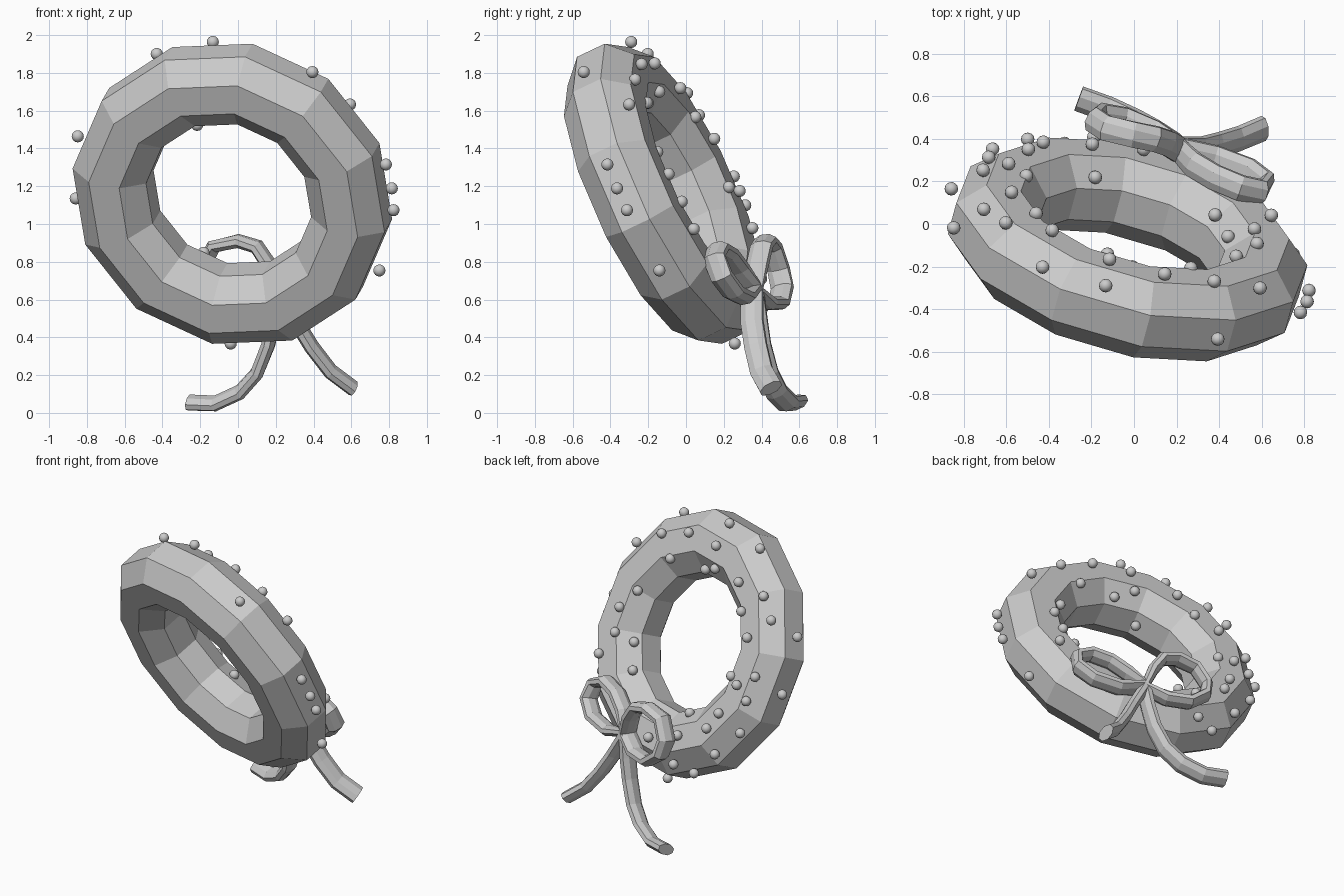
import bpy, bmesh
from math import sin, cos, pi, radians
from mathutils import Vector
from mathutils.bvhtree import BVHTree

cube = bpy.data.objects.get("Cube")
if cube:
    bpy.data.objects.remove(cube)

# One plain material
grey = bpy.data.materials.new("plain_grey")
grey.use_nodes = True
GREY = (0.6, 0.6, 0.6, 1)
grey.diffuse_color = GREY
grey.node_tree.nodes["Principled BSDF"].inputs["Base Color"].default_value = GREY

# Tilted frame of the ring
center = Vector((-0.03, -0.12, 1.16))
axis = Vector((0.24, 0.876, 0.415)).normalized()
side = (Vector((1, 0, 0)) - axis * axis.x).normalized()
rise = side.cross(axis)


def add_object(name, verts, faces):
    mesh = bpy.data.meshes.new(name)
    mesh.from_pydata(verts, [], faces)
    bm = bmesh.new()
    bm.from_mesh(mesh)
    bmesh.ops.recalc_face_normals(bm, faces=bm.faces)
    bm.to_mesh(mesh)
    bm.free()
    mesh.materials.append(grey)
    obj = bpy.data.objects.new(name, mesh)
    bpy.context.collection.objects.link(obj)
    return obj


def grid_faces(rows, cols, closed):
    """Quads joining rows of vertices, each row being a closed loop."""
    last = rows if closed else rows - 1
    return [(i * cols + j, i * cols + (j + 1) % cols,
             (i + 1) % rows * cols + (j + 1) % cols, (i + 1) % rows * cols + j)
            for i in range(last) for j in range(cols)]


def torus(major, minor, rows, cols):
    verts = []
    for i in range(rows):
        a = 2 * pi * i / rows - radians(6)
        out = side * cos(a) + rise * sin(a)
        for j in range(cols):
            b = 2 * pi * (j + 0.5) / cols
            verts.append(center + out * (major + minor * cos(b)) + axis * minor * sin(b))
    return verts, grid_faces(rows, cols, True)


def ribbon(name, points, across, closed=False, half_width=0.065, half_thick=0.038, sides=8):
    """Sweep a flattened tube along points; its wide direction follows across."""
    pts = [Vector(p) for p in points]
    n = len(pts)
    verts = []
    for i, p in enumerate(pts):
        before = pts[i - 1] if closed or i else p
        after = pts[(i + 1) % n] if closed or i < n - 1 else p
        t = (after - before).normalized()
        w = Vector(across)
        w = (w - t * w.dot(t)).normalized()
        b = t.cross(w)
        for k in range(sides):
            g = 2 * pi * (k + 0.5) / sides
            verts.append(p + w * half_width * cos(g) + b * half_thick * sin(g))
    faces = grid_faces(n, sides, closed)
    if not closed:
        faces += [tuple(range(sides)), tuple(range((n - 1) * sides, n * sides))]
    return add_object(name, verts, faces)


# Wreath ring
add_object("wreath_ring", *torus(0.654, 0.218, 12, 8))

# Berries, dropped onto the back of a smooth ring along one slanted direction
BERRIES = [
    (-14, 135), (29, 120), (-11, 111), (-37, 110), (-61, 101), (15, 98), (58, 95),
    (-29, 85), (-84, 79), (5, 74), (14, 75), (36, 62), (-97, 56), (60, 48),
    (-61, 53), (29, 43), (-79, 37), (-103, 34), (38, 33), (67, 24), (-84, 12),
    (43, 7), (93, 7), (-65, 2), (-100, -9), (-67, -26), (27, -31), (-108, -31),
    (50, -32), (77, -50), (32, -40), (41, -56), (-13, -68), (14, -68), (2, -83),
    (35, -88), (10, -109), (-26, -90), (-30, -119), (-10, -128), (-35, -135), (-54, -92),
]
turn, lift = radians(37), radians(24)
toward = Vector((-sin(turn) * cos(lift), cos(turn) * cos(lift), sin(lift)))
right = Vector((-cos(turn), -sin(turn), 0))
up = toward.cross(right)
guide = BVHTree.FromPolygons(*torus(0.654, 0.228, 48, 24))
bm = bmesh.new()
for u, v in BERRIES:
    start = center + (right * u + up * v) / 157
    spot = guide.ray_cast(start + toward * 3, -toward)[0]
    if spot is None:
        spot = guide.find_nearest(start - toward * (start - center).dot(axis) / toward.dot(axis))[0]
    made = bmesh.ops.create_uvsphere(bm, u_segments=12, v_segments=8, radius=0.032)
    bmesh.ops.translate(bm, verts=made["verts"], vec=spot)
for f in bm.faces:
    f.smooth = True
mesh = bpy.data.meshes.new("berries")
bm.to_mesh(mesh)
bm.free()
mesh.materials.append(grey)
bpy.context.collection.objects.link(bpy.data.objects.new("berries", mesh))

# Bow: two loops and two tails meeting at one point
knot = (0.21, 0.35, 0.65)
ribbon("bow_loop_left", [knot, (0.28, 0.28, 0.76), (0.38, 0.22, 0.84), (0.5, 0.17, 0.87),
                         (0.6, 0.15, 0.82), (0.62, 0.19, 0.72), (0.54, 0.25, 0.64),
                         (0.38, 0.31, 0.61)], (0.37, 0.93, 0.2), closed=True)
ribbon("bow_loop_right", [knot, (0.16, 0.38, 0.79), (0.1, 0.4, 0.88), (0, 0.42, 0.91),
                          (-0.13, 0.45, 0.88), (-0.19, 0.49, 0.76), (-0.16, 0.51, 0.66),
                          (-0.05, 0.49, 0.58), (0.09, 0.43, 0.58)], (0.4, 0.9, 0.1), closed=True)
ribbon("bow_tail_right", [knot, (0.19, 0.37, 0.5), (0.16, 0.39, 0.36), (0.1, 0.43, 0.21),
                          (0.01, 0.48, 0.11), (-0.12, 0.54, 0.05), (-0.26, 0.59, 0.055)],
       (0.2, 0.86, 0.4))
ribbon("bow_tail_left", [knot, (0.31, 0.35, 0.48), (0.39, 0.37, 0.35), (0.49, 0.4, 0.22),
                         (0.61, 0.45, 0.13)], (0.2, 0.9, 0.25))
